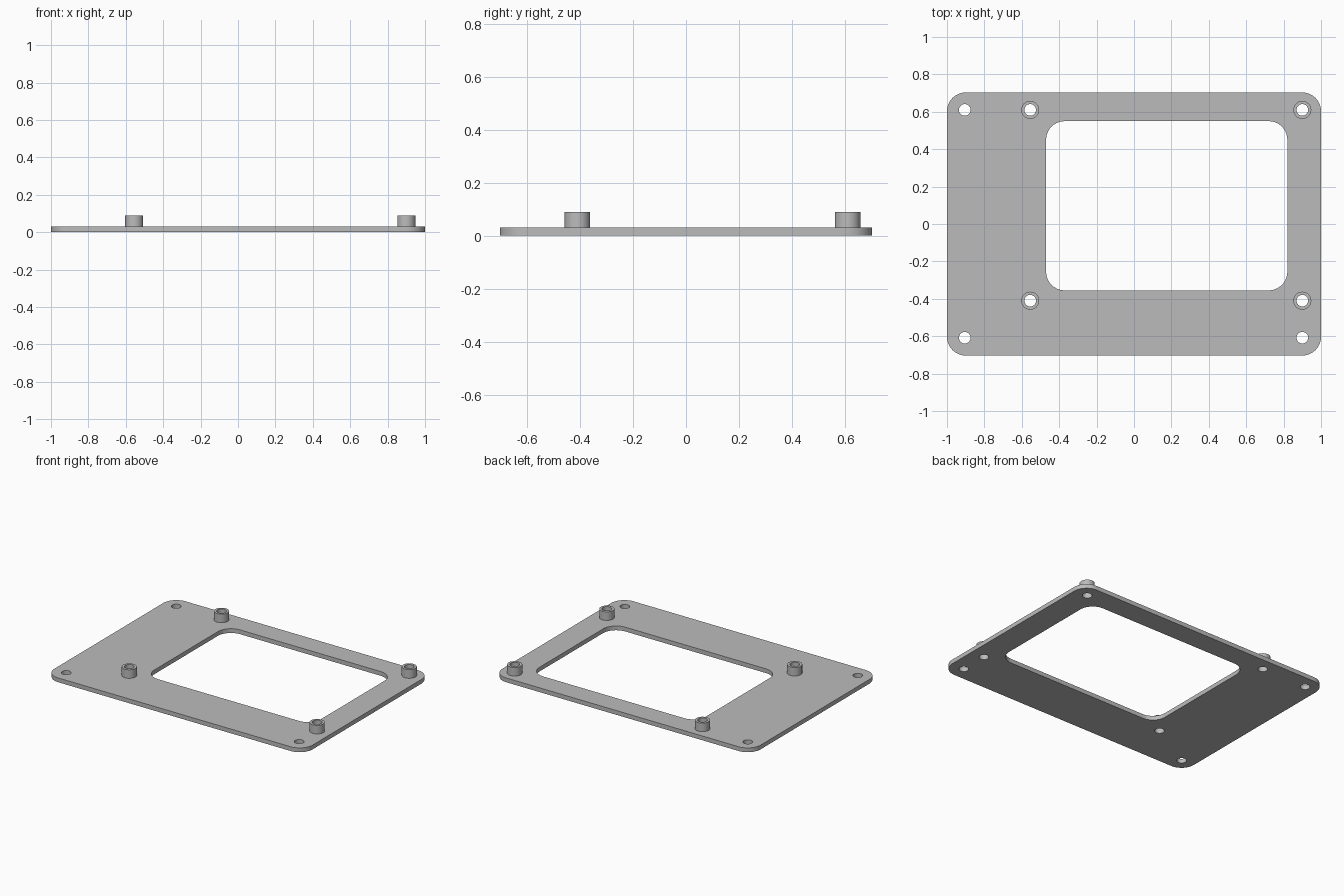
import bpy
import bmesh
from math import cos, sin, pi, radians

cube = bpy.data.objects.get("Cube")
if cube:
    bpy.data.objects.remove(cube, do_unlink=True)

HALF_X, HALF_Y = 1.0, 0.703
PLATE_TOP, BOSS_TOP = 0.03, 0.09
HOLE_R, BOSS_R, CORNER_R = 0.031, 0.048, 0.1

grey = bpy.data.materials.new("plain grey")
grey.use_nodes = True
colour = (0.5, 0.5, 0.5, 1)
grey.diffuse_color = colour
grey.node_tree.nodes["Principled BSDF"].inputs["Base Color"].default_value = colour


def circle(x, y, r, n=40):
    return [(x + r * cos(2 * pi * i / n), y + r * sin(2 * pi * i / n)) for i in range(n)]


def rounded_rect(x0, x1, y0, y1, r, steps=10):
    centres = [(x1 - r, y1 - r), (x0 + r, y1 - r), (x0 + r, y0 + r), (x1 - r, y0 + r)]
    return [(cx + r * cos(pi / 2 * (q + i / steps)), cy + r * sin(pi / 2 * (q + i / steps)))
            for q, (cx, cy) in enumerate(centres) for i in range(steps + 1)]


def extruded(name, loops, z0, z1):
    """Fill an outline with its holes, then raise it into a solid."""
    bm = bmesh.new()
    edges = []
    for loop in loops:
        verts = [bm.verts.new((x, y, z0)) for x, y in loop]
        edges += [bm.edges.new((v, verts[i - 1])) for i, v in enumerate(verts)]
    bmesh.ops.triangle_fill(bm, use_beauty=True, use_dissolve=False, edges=edges)
    result = bmesh.ops.extrude_face_region(bm, geom=bm.faces[:])
    top = [g for g in result["geom"] if isinstance(g, bmesh.types.BMVert)]
    bmesh.ops.translate(bm, verts=top, vec=(0, 0, z1 - z0))
    bmesh.ops.recalc_face_normals(bm, faces=bm.faces[:])
    mesh = bpy.data.meshes.new(name)
    bm.to_mesh(mesh)
    bm.free()
    mesh.materials.append(grey)
    obj = bpy.data.objects.new(name, mesh)
    bpy.context.collection.objects.link(obj)
    bpy.ops.object.select_all(action="DESELECT")
    obj.select_set(True)
    bpy.context.view_layer.objects.active = obj
    bpy.ops.object.shade_smooth_by_angle(angle=radians(30))
    return obj


bosses = {
    "back_left_standoff": (0.9, 0.61),
    "back_right_standoff": (-0.555, 0.61),
    "front_left_standoff": (0.9, -0.41),
    "front_right_standoff": (-0.555, -0.41),
}
mounting_holes = [(-0.905, 0.61), (-0.905, -0.608), (0.9, -0.608)]

# Base plate with its window and through holes
outline = rounded_rect(-HALF_X, HALF_X, -HALF_Y, HALF_Y, CORNER_R)
window = rounded_rect(-0.47, 0.82, -0.355, 0.55, CORNER_R)
holes = [circle(x, y, HOLE_R) for x, y in [*bosses.values(), *mounting_holes]]
extruded("base_plate", [outline, window, *holes], 0, PLATE_TOP)

# Hollow standoffs
for name, (x, y) in bosses.items():
    extruded(name, [circle(x, y, BOSS_R), circle(x, y, HOLE_R)], PLATE_TOP, BOSS_TOP)
